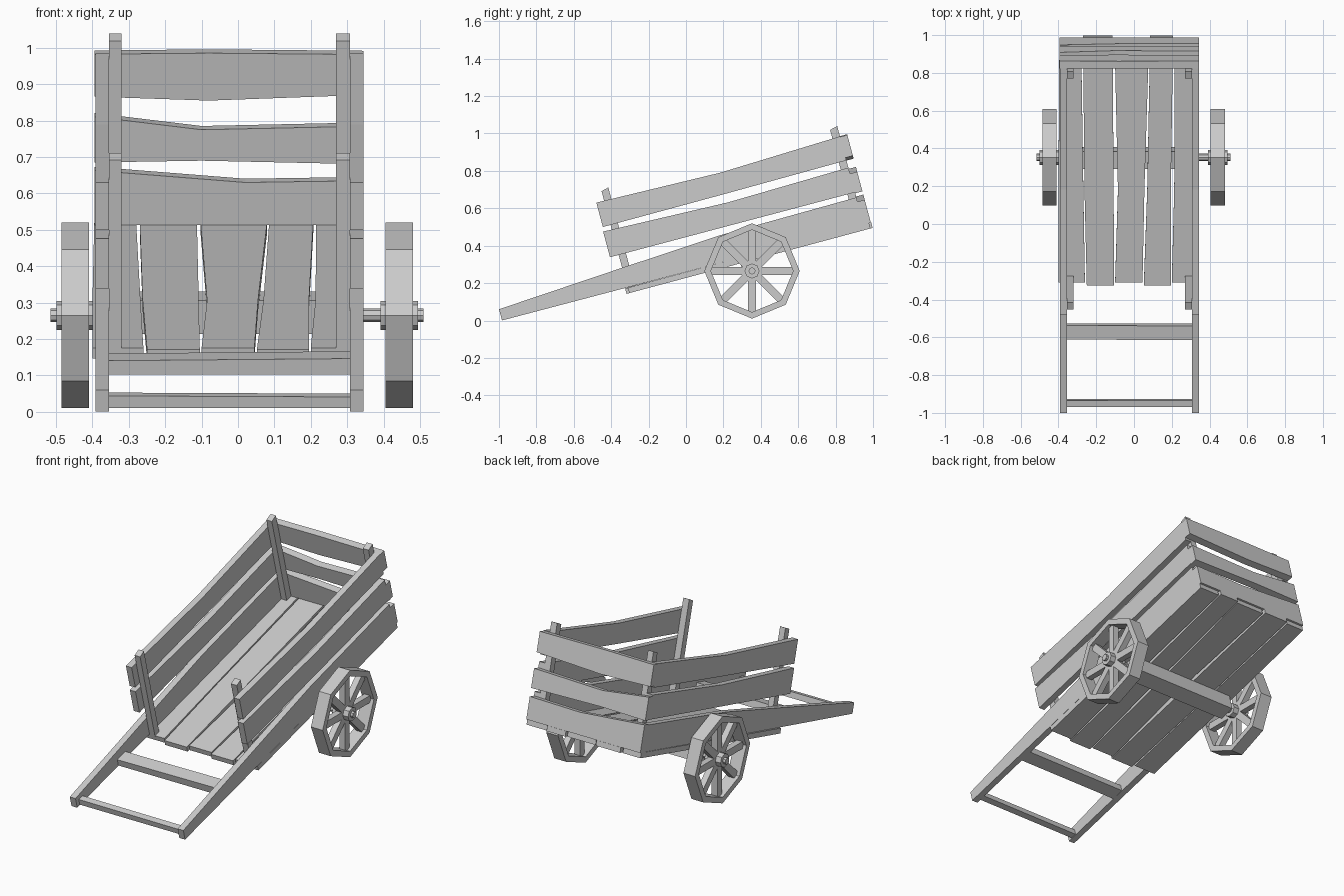
import bpy, bmesh, math
from mathutils import Matrix, Vector

if "Cube" in bpy.data.objects:
    bpy.data.objects.remove(bpy.data.objects["Cube"], do_unlink=True)

TILT = math.radians(15)
grey = bpy.data.materials.new("weathered_grey")
grey.use_nodes = True
grey.diffuse_color = (0.6, 0.6, 0.6, 1)
grey.node_tree.nodes["Principled BSDF"].inputs["Base Color"].default_value = (0.6, 0.6, 0.6, 1)


def finish(name, bm, tilted=False):
    bmesh.ops.recalc_face_normals(bm, faces=bm.faces)
    mesh = bpy.data.meshes.new(name)
    bm.to_mesh(mesh)
    bm.free()
    mesh.materials.append(grey)
    obj = bpy.data.objects.new(name, mesh)
    if tilted:
        obj.rotation_euler.x = TILT
    bpy.context.collection.objects.link(obj)
    return obj


def loft(name, sections):
    """Skin a row of four-cornered sections into a board, in the tilted cart frame."""
    bm = bmesh.new()
    rings = [[bm.verts.new(p) for p in s] for s in sections]
    bm.faces.new(rings[0])
    bm.faces.new(rings[-1])
    for a, b in zip(rings, rings[1:]):
        for i in range(4):
            j = (i + 1) % 4
            bm.faces.new((a[i], a[j], b[j], b[i]))
    return finish(name, bm, True)


def long_board(name, rows):
    """Board along the cart: rows of (along, x0, x1, low, high)."""
    return loft(name, [[(a, u, c), (b, u, c), (b, u, d), (a, u, d)] for u, a, b, c, d in rows])


def cross_board(name, u0, u1, rows):
    """Board across the cart: rows of (x, low, high)."""
    return loft(name, [[(x, u0, c), (x, u1, c), (x, u1, d), (x, u0, d)] for x, c, d in rows])


# Side boards; the lowest tapers forward into the pulling shaft
side_profiles = {
    "shaft_board": [(-.95, .255, .317), (-.27, .252, .36), (.29, .25, .393), (1.05, .25, .4)],
    "middle_side_board": [(-.305, .432, .574), (.38, .43, .552), (1.05, .428, .565)],
    "top_side_board": [(-.30, .598, .733), (.38, .6, .716), (1.05, .605, .738)],
}
for side, x0, x1 in (("right", -.392, -.355), ("left", .308, .345)):
    for part, rows in side_profiles.items():
        long_board(f"{side}_{part}", [(u, x0, x1, c, d) for u, c, d in rows])

# Back boards with wavy edges
cross_board("lower_back_board", 1.05, 1.09, [(-.395, .25, .405), (.02, .25, .371), (.345, .25, .376)])
cross_board("middle_back_board", 1.05, 1.09,
            [(-.395, .428, .558), (-.1, .433, .521), (.345, .423, .531)])
cross_board("top_back_board", 1.05, 1.09, [(-.395, .615, .736), (-.08, .604, .739), (.345, .62, .735)])

# Corner posts
for side, x0, x1 in (("right", -.355, -.32), ("left", .27, .308)):
    for end, u0, u1 in (("front", -.257, -.217), ("back", 1.008, 1.05)):
        long_board(f"{side}_{end}_post", [(u0, x0, x1, .245, .785), (u1, x0, x1, .245, .795)])

# Floor planks: left and right edges at the front, middle and back
floor = [
    ((-.4, -.26), (-.4, -.268), (-.395, -.28)),
    ((-.25, -.105), (-.262, -.108), (-.27, -.113)),
    ((-.1, .045), (-.085, .055), (-.103, .08)),
    ((.052, .195), (.07, .195), (.086, .207)),
    ((.2, .345), (.213, .345), (.215, .345)),
]
for i, edges in enumerate(floor):
    ends = (-.255 - .015 * (i % 2), .25, 1.08 + .012 * (i % 2))
    long_board(f"floor_plank_{i + 1}", [(u, a, b, .22, .25) for u, (a, b) in zip(ends, edges)])

# Cross pieces between the shafts and beneath the floor
cross_board("shaft_crossbar", -.555, -.478, [(-.355, .255, .294), (.308, .255, .3)])
cross_board("pull_handle", -.925, -.89, [(-.357, .258, .293), (.308, .258, .29)])
cross_board("axle_beam", .36, .455, [(-.37, .125, .22), (.32, .125, .22)])

# Axle and wheels
AXLE = Vector((0, .353, .265))
SIDEWAYS = Matrix.Rotation(math.pi / 2, 4, 'Y')


def rod(name, x0, x1, radius):
    bm = bmesh.new()
    place = Matrix.Translation(AXLE + Vector(((x0 + x1) / 2, 0, 0))) @ SIDEWAYS
    bmesh.ops.create_cone(bm, cap_ends=True, segments=8, radius1=radius, radius2=radius,
                          depth=x1 - x0, matrix=place)
    return finish(name, bm)


def rim(name, x, half, outer, inner):
    bm = bmesh.new()
    rings = []
    for k in range(8):
        a = k * math.pi / 4
        out = Vector((0, math.sin(a), math.cos(a)))
        rings.append([bm.verts.new(AXLE + Vector((x + h, 0, 0)) + out * r)
                      for h, r in ((-half, outer), (half, outer), (half, inner), (-half, inner))])
    for k in range(8):
        a, b = rings[k], rings[(k + 1) % 8]
        for i in range(4):
            j = (i + 1) % 4
            bm.faces.new((a[i], a[j], b[j], b[i]))
    return finish(name, bm)


def spokes(name, x):
    bm = bmesh.new()
    for k in range(8):
        place = (Matrix.Translation(AXLE + Vector((x, 0, 0)))
                 @ Matrix.Rotation(k * math.pi / 4, 4, 'X')
                 @ Matrix.Translation((0, 0, .125))
                 @ Matrix.Diagonal((.036, .042, .2, 1)))
        bmesh.ops.create_cube(bm, size=1, matrix=place)
    return finish(name, bm)


rod("axle", -.515, .51, .019)
for side, x in (("right", -.447), ("left", .443)):
    rim(f"{side}_wheel_rim", x, .038, .255, .22)
    spokes(f"{side}_wheel_spokes", x)
    rod(f"{side}_wheel_hub", x - .052, x + .052, .04)
